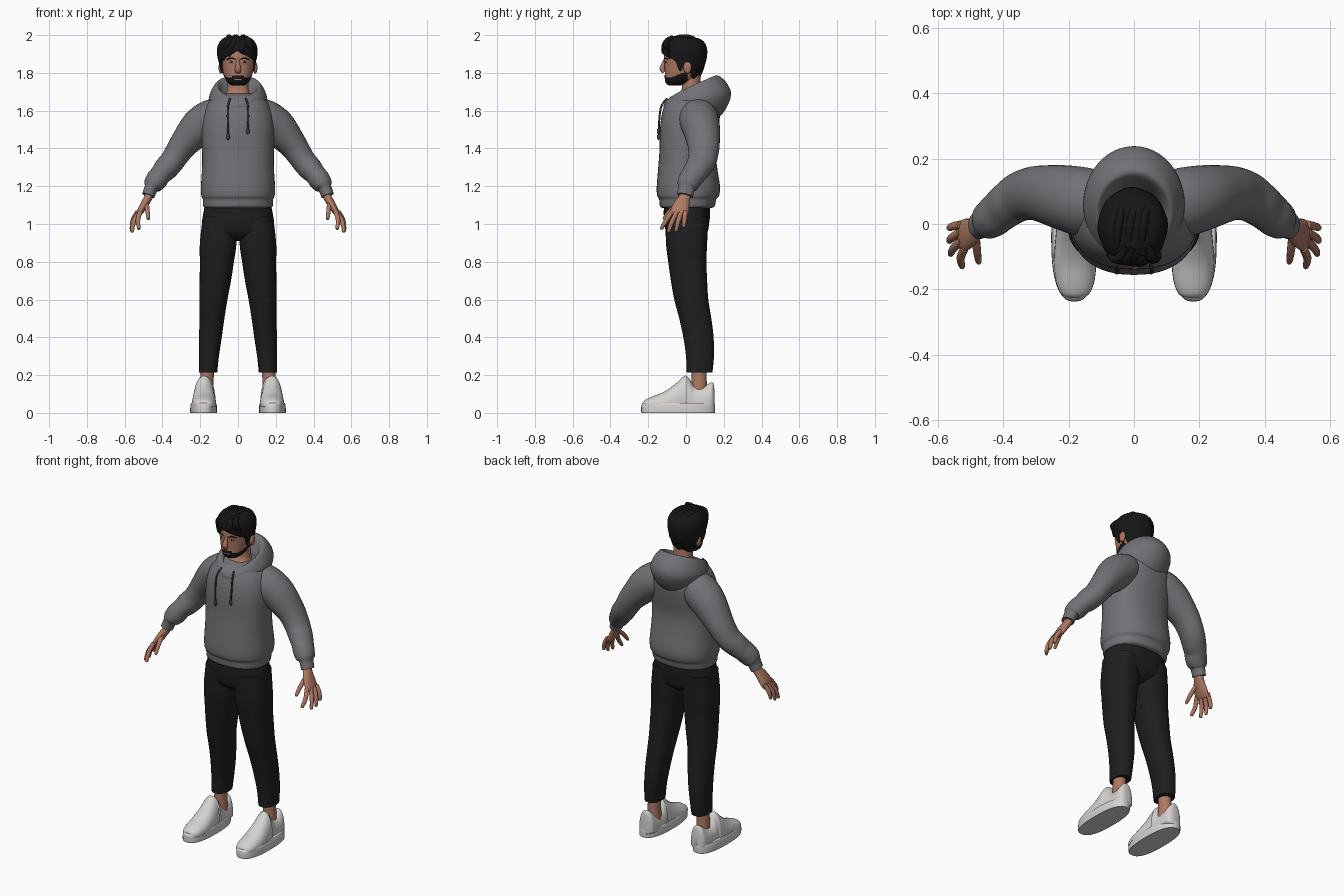
import bpy, bmesh, math
from mathutils import Vector


def material(name, rgb):
    m = bpy.data.materials.new(name)
    m.diffuse_color = (*rgb, 1)
    return m


GREY = material("hoodie grey", (0.17, 0.165, 0.18))
CORD = material("cord dark grey", (0.05, 0.05, 0.055))
BLACK = material("trouser black", (0.013, 0.013, 0.013))
HAIR = material("hair black", (0.008, 0.008, 0.009))
SKIN = material("skin", (0.42, 0.19, 0.125))
WHITE = material("shoe white", (0.66, 0.65, 0.63))
EYE = material("eye white", (0.6, 0.58, 0.55))


def refine(rows, steps=4):
    """Catmull-Rom interpolation of control rows."""
    out = []
    for i in range(len(rows) - 1):
        p0, p1, p2, p3 = (rows[max(i - 1, 0)], rows[i], rows[i + 1],
                          rows[min(i + 2, len(rows) - 1)])
        for s in range(steps):
            t = s / steps
            out.append([b + 0.5 * t * (c - a + t * (2*a - 5*b + 4*c - d + t * (3*(b - c) + d - a)))
                        for a, b, c, d in zip(p0, p1, p2, p3)])
    return out + [list(rows[-1])]


def skin_rings(name, rings, mats, mirror=False, rule=None):
    """Bridge rings of points into a closed surface."""
    bm = bmesh.new()
    vr = [[bm.verts.new(p) for p in ring] for ring in rings]
    n = len(vr[0])
    for a, b in zip(vr, vr[1:]):
        for i in range(n):
            bm.faces.new((a[i], a[(i + 1) % n], b[(i + 1) % n], b[i]))
    bm.faces.new(vr[0])
    bm.faces.new(vr[-1])
    bmesh.ops.recalc_face_normals(bm, faces=bm.faces)
    if rule:
        for f in bm.faces:
            f.material_index = rule(f.calc_center_median())
    me = bpy.data.meshes.new(name)
    bm.to_mesh(me)
    bm.free()
    ob = bpy.data.objects.new(name, me)
    bpy.context.collection.objects.link(ob)
    for m in mats:
        me.materials.append(m)
    if mirror:
        ob.modifiers.new("mirror", 'MIRROR')
    return ob


def oval(t, power):
    c, s = math.cos(t), math.sin(t)
    return (math.copysign(abs(c) ** (2 / power), c), math.copysign(abs(s) ** (2 / power), s))


def angles(n):
    return [2 * math.pi * i / n for i in range(n)]


def stack(name, rows, mat, power=2.2, n=40, **kw):
    """Horizontal slices: (z, centre x, half width, front y, back y)."""
    rings = []
    for z, cx, rx, yf, yb in refine(rows):
        rings.append([(cx + rx * c, (yf + yb) / 2 + (yb - yf) / 2 * s, z)
                      for c, s in (oval(t, power) for t in angles(n))])
    return skin_rings(name, rings, mat if isinstance(mat, list) else [mat], **kw)


def tube(name, rows, mat, n=16, steps=4, **kw):
    """Tube along a path: (x, y, z, radius along y, other radius)."""
    rows = refine(rows, steps)
    pts = [Vector(r[:3]) for r in rows]
    rings = []
    for i, (p, r) in enumerate(zip(pts, rows)):
        d = (pts[min(i + 1, len(pts) - 1)] - pts[max(i - 1, 0)]).normalized()
        h = Vector((0, 1, 0)) if abs(d.y) < 0.85 else Vector((1, 0, 0))
        u = (h - d * h.dot(d)).normalized()
        v = d.cross(u)
        rings.append([p + u * r[3] * math.cos(t) + v * r[4] * math.sin(t) for t in angles(n)])
    return skin_rings(name, rings, [mat], **kw)


def ball(name, loc, r, mat, mirror=True):
    rows = [(loc[2] + r[2] * math.sin(a), loc[0], r[0] * math.cos(a),
             loc[1] - r[1] * math.cos(a), loc[1] + r[1] * math.cos(a))
            for a in (math.radians(d) for d in (-88, -60, -30, 0, 30, 60, 88))]
    return stack(name, rows, mat, 2, 16, mirror=mirror)


# hoodie body with ribbed hem
stack("hoodie_body", [(1.085, 0, .172, -.125, .135), (1.095, 0, .184, -.138, .152), (1.13, 0, .186, -.142, .16),
                      (1.15, 0, .194, -.153, .175), (1.2, 0, .196, -.155, .18), (1.3, 0, .19, -.147, .165),
                      (1.4, 0, .19, -.14, .155), (1.5, 0, .193, -.138, .17), (1.58, 0, .185, -.128, .18),
                      (1.64, 0, .16, -.108, .175), (1.675, 0, .12, -.08, .15), (1.69, 0, .08, -.04, .12)],
      GREY, 2.3, 56)

# sleeves with gathered cloth above the cuffs
tube("sleeve", [(.08, .06, 1.585, .09, .085), (.14, .065, 1.56, .105, .1), (.21, .08, 1.51, .1, .098),
                (.285, .093, 1.425, .086, .077), (.32, .092, 1.375, .08, .069), (.35, .083, 1.33, .076, .065),
                (.385, .06, 1.29, .069, .064), (.41, .04, 1.262, .066, .056), (.43, .022, 1.235, .062, .058),
                (.452, .008, 1.205, .056, .05), (.46, .003, 1.19, .045, .036), (.475, -.005, 1.15, .042, .034)],
     GREY, 32, mirror=True)

# hood lying on the back: (half width, front y, back y, front z, back z)
hood = []
for rx, yf, yb, zf, zb in refine([(.11, -.09, .15, 1.58, 1.54), (.14, -.115, .205, 1.61, 1.60),
                                  (.155, -.118, .238, 1.63, 1.68), (.142, -.108, .22, 1.65, 1.74),
                                  (.118, -.085, .172, 1.665, 1.785), (.1, -.062, .14, 1.655, 1.77),
                                  (.078, -.03, .1, 1.63, 1.68)]):
    ring = []
    for t in angles(48):
        b = (1 + math.sin(t)) / 2
        ring.append((rx * math.cos(t), yf + (yb - yf) * b, zf + (zb - zf) * b ** 0.75))
    hood.append(ring)
skin_rings("hood", hood, [GREY])

# drawstrings with knobs
for side, end in ((-1, 1.47), (1, 1.5)):
    x = side * .052
    tube("drawstring", [(x * .8, -.1, 1.665, .005, .005), (x, -.128, 1.63, .005, .005),
                        (x * 1.05, -.14, 1.57, .005, .005), (x, -.144, end, .005, .005)], CORD, 8)
    ball("drawstring_knob", (x, -.145, end - .008), (.009, .009, .017), CORD, False)

# trousers
stack("trouser_hips", [(1.12, 0, .17, -.115, .125), (1.06, 0, .183, -.118, .128), (1.0, 0, .188, -.114, .122),
                       (.95, 0, .15, -.1, .11), (.91, 0, .05, -.05, .06)], BLACK, 2.4)
stack("trouser_leg", [(1.04, .098, .088, -.108, .118), (.9, .105, .097, -.106, .112), (.8, .112, .09, -.094, .108),
                      (.7, .12, .083, -.08, .112), (.6, .13, .074, -.062, .118), (.5, .138, .066, -.036, .134),
                      (.4, .146, .06, -.014, .146), (.3, .154, .053, .0, .148), (.215, .158, .048, .004, .14)],
      BLACK, 2.3, 32, mirror=True)

# ankles and shoes
stack("ankle", [(.08, .165, .04, .025, .115), (.16, .165, .036, .03, .11), (.24, .162, .036, .03, .11)],
      SKIN, 2, 20, mirror=True)
stack("shoe_sole", [(0, .182, .068, -.233, .15), (.004, .182, .071, -.237, .154), (.04, .182, .07, -.236, .154),
                    (.052, .182, .066, -.228, .15)], WHITE, 2.5, 40, mirror=True)
shoe = []
for y, w, top in refine([(-.226, .02, .055), (-.215, .042, .07), (-.18, .058, .086), (-.12, .065, .11),
                         (-.06, .062, .15), (-.02, .058, .187), (0, .056, .197), (.02, .055, .178),
                         (.045, .054, .142), (.09, .053, .137), (.12, .05, .155), (.137, .045, .162),
                         (.147, .034, .15), (.152, .02, .1)]):
    ring = []
    for t in angles(28):
        c, s = math.cos(t), math.sin(t)
        z = .04 + (top - .04) * s ** .8 if s > 0 else .04 + .02 * s
        ring.append((.18 - .006 * (y > 0) + w * c, y, z))
    shoe.append(ring)
skin_rings("shoe_upper", shoe, [WHITE], mirror=True)

# hands
tube("palm", [(.462, 0, 1.18, .03, .024), (.475, -.008, 1.14, .031, .022), (.495, -.023, 1.105, .042, .021),
              (.515, -.033, 1.07, .049, .018), (.53, -.038, 1.045, .046, .012)], SKIN, 20, mirror=True)
fingers = {"index": ((.518, -.075, 1.065), (.53, -.104, 1.02), (.525, -.13, .977)),
           "middle": ((.526, -.05, 1.06), (.552, -.075, 1.01), (.56, -.092, .962)),
           "ring": ((.53, -.025, 1.06), (.558, -.043, 1.01), (.564, -.052, .965)),
           "little": ((.53, -.002, 1.065), (.555, -.008, 1.025), (.564, -.012, .986)),
           "thumb": ((.485, -.03, 1.115), (.48, -.078, 1.075), (.475, -.115, 1.03))}
for name, (a, b, c) in fingers.items():
    tip = [p + (p - q) * .12 for p, q in zip(c, b)]
    tube(name + "_finger", [(*a, .013, .013), (*b, .0125, .0125), (*c, .009, .009), (*tip, .002, .002)],
         SKIN, 10, 3, mirror=True)

# neck
stack("neck", [(1.6, 0, .085, -.07, .1), (1.655, 0, .082, -.06, .1), (1.69, 0, .063, -.035, .085),
               (1.72, 0, .056, -.022, .078), (1.8, 0, .055, -.025, .075)], SKIN)


# head, with a short beard along the jaw
def beard(p):
    if p.y > .01:
        return 0
    mouth = p.y < -.09 and abs(p.x) < .02 and 1.762 < p.z < 1.77
    moustache = p.y < -.09 and abs(p.x) < .032 and 1.776 < p.z < 1.784
    return int((p.z < 1.772 + max(0, p.y + .085) * .45 and not mouth) or moustache)


stack("head", [(1.732, 0, .026, -.085, -.04), (1.738, 0, .042, -.1, -.01), (1.752, 0, .058, -.109, .03),
               (1.775, 0, .07, -.113, .06), (1.8, 0, .078, -.112, .075), (1.84, 0, .085, -.114, .085),
               (1.88, 0, .088, -.117, .09), (1.92, 0, .086, -.11, .09), (1.96, 0, .065, -.08, .065)],
      [SKIN, HAIR], 2.15, 72, rule=beard)
tube("nose", [(0, -.108, 1.875, .008, .008), (0, -.117, 1.85, .011, .01), (0, -.126, 1.822, .014, .016),
              (0, -.116, 1.803, .01, .014)], SKIN)
ball("ear", (.091, .008, 1.828), (.012, .022, .032), SKIN)
ball("eye", (.034, -.104, 1.857), (.014, .006, .006), EYE)
ball("iris", (.034, -.109, 1.857), (.006, .003, .006), HAIR)
tube("eyebrow", [(.014, -.113, 1.872, .004, .004), (.035, -.108, 1.878, .005, .005),
                 (.058, -.094, 1.871, .003, .003)], HAIR, 8, mirror=True)

# hair: shell from the hairline up to the crown
outline = refine([(1.74, .06, -.07, .055), (1.8, .086, -.11, .085), (1.85, .098, -.119, .104),
                  (1.9, .106, -.127, .112), (1.94, .104, -.125, .108), (1.97, .089, -.11, .09),
                  (1.988, .066, -.086, .055), (1.996, .03, -.055, .01)], 8)
hairline = [(0, 1.908), (25, 1.9), (45, 1.875), (65, 1.862), (78, 1.81), (84, 1.82), (90, 1.855),
            (104, 1.85), (112, 1.79), (130, 1.77), (180, 1.762)]


def lookup(table, x):
    for a, b in zip(table, table[1:]):
        if x <= b[0]:
            f = max(0, (x - a[0]) / (b[0] - a[0]))
            return [p + (q - p) * f for p, q in zip(a, b)]
    return table[-1]


hair = []
for k in range(-1, 19):
    s = max(k, 0) / 18
    ring = []
    for t in angles(72):
        a = abs((math.degrees(t) + 90 + 180) % 360 - 180)
        low = lookup(hairline, a)[1] + .006 * math.sin(7 * t)
        z, rx, yf, yb = lookup(outline, low + (1.996 - low) * s)
        r = (1 + .025 * math.sin(8 * t + 40 * z) * (1 - s)) * (.86 if k < 0 else 1)
        ring.append((rx * r * math.cos(t) - .004, (yf + yb) / 2 + (yb - yf) / 2 * r * math.sin(t), z))
    hair.append(ring)
skin_rings("hair", hair, [HAIR])

# loose locks over the forehead and crown
for x0, x1, z1 in ((-.02, -.075, 1.865), (.0, -.045, 1.885), (.03, .02, 1.905), (.04, .075, 1.875)):
    y1 = -.125 * math.sqrt(1 - (x1 / .115) ** 2)
    tube("fringe_lock", [(x0, -.07, 1.985, .012, .015), ((x0 + x1) / 2, -.108, 1.96, .014, .02),
                         (x1 * .9, y1 + .002, 1.92, .01, .018), (x1, y1 + .008, z1, .002, .003)], HAIR, 10)
for x in (-.05, -.015, .025):
    tube("crown_lock", [(x, -.08, 1.97, .01, .012), (x, -.03, 1.984, .014, .02), (x + .01, .03, 1.976, .014, .022),
                        (x + .02, .085, 1.94, .006, .008)], HAIR, 10)

# smooth shading with sharp creases kept
bpy.ops.object.select_all(action='SELECT')
bpy.context.view_layer.objects.active = bpy.context.selected_objects[0]
bpy.ops.object.shade_smooth_by_angle(angle=math.radians(50))
